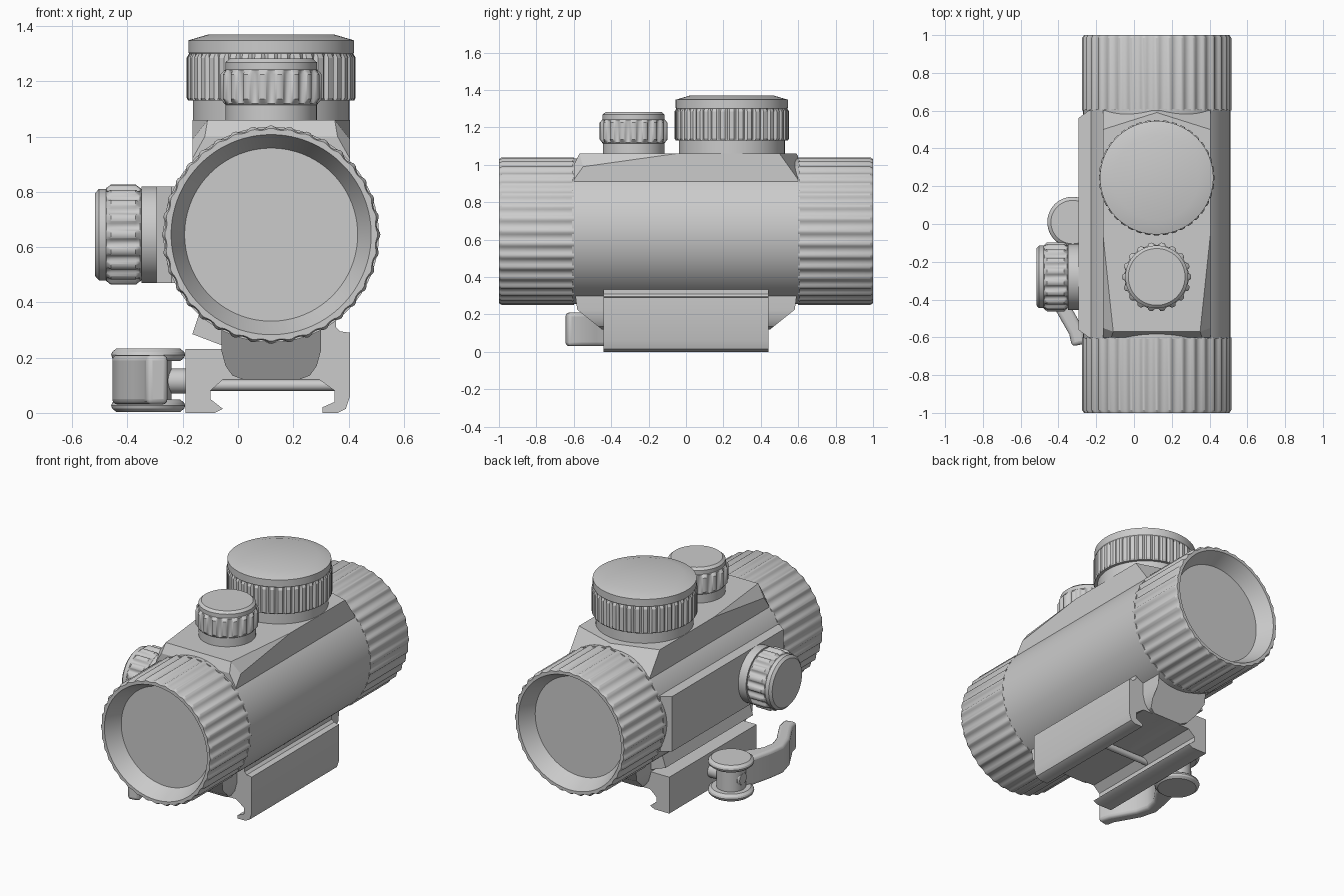
import bpy, bmesh, math
from mathutils import Vector, Matrix

cube = bpy.data.objects.get("Cube")
if cube:
    bpy.data.objects.remove(cube, do_unlink=True)

GREY = (0.6, 0.6, 0.6, 1)
metal = bpy.data.materials.new("grey_metal")
metal.use_nodes = True
metal.diffuse_color = GREY
metal.node_tree.nodes["Principled BSDF"].inputs["Base Color"].default_value = GREY

CX, CZ = 0.12, 0.645          # optical axis
AXIS = Vector((CX, 0, CZ))


def finish(name, bm, angle=30, bevel=0):
    bmesh.ops.recalc_face_normals(bm, faces=bm.faces)
    mesh = bpy.data.meshes.new(name)
    bm.to_mesh(mesh)
    bm.free()
    mesh.materials.append(metal)
    ob = bpy.data.objects.new(name, mesh)
    bpy.context.collection.objects.link(ob)
    if bevel:
        mod = ob.modifiers.new("soft_edges", "BEVEL")
        mod.width, mod.segments, mod.limit_method = bevel, 3, "ANGLE"
    bpy.ops.object.select_all(action="DESELECT")
    ob.select_set(True)
    bpy.context.view_layer.objects.active = ob
    bpy.ops.object.shade_smooth_by_angle(angle=math.radians(angle))
    return ob


def lathe(name, rings, origin, axis=(0, 0, 1), sides=96, flutes=1, width=0.5):
    """Rings are (radius, height, groove depth); grooves are scalloped."""
    bm = bmesh.new()
    place = Matrix.Translation(origin) @ Vector(axis).to_track_quat("Z", "Y").to_matrix().to_4x4()
    loops = []
    for r, h, depth in rings:
        loop = []
        for i in range(sides):
            t = i / sides
            u = abs((t * flutes) % 1 - 0.5) / (width / 2)
            rr = r - depth * max(0, 1 - u * u)
            a = math.tau * t
            loop.append(bm.verts.new(place @ Vector((rr * math.cos(a), rr * math.sin(a), h))))
        loops.append(loop)
    for a, b in zip(loops, loops[1:]):
        for i in range(sides):
            j = (i + 1) % sides
            bm.faces.new((a[i], a[j], b[j], b[i]))
    bm.faces.new(loops[0])
    bm.faces.new(loops[-1])
    return finish(name, bm)


def extrude(name, points, to3d, offset, bevel=0):
    bm = bmesh.new()
    face = bm.faces.new([bm.verts.new(to3d(*p)) for p in points])
    new = bmesh.ops.extrude_face_region(bm, geom=[face])["geom"]
    bmesh.ops.translate(bm, verts=[v for v in new if isinstance(v, bmesh.types.BMVert)], vec=offset)
    return finish(name, bm, bevel=bevel)


def cut_box(name, lo, hi, cuts):
    """Box trimmed by planes given as three points; the middle is kept."""
    bm = bmesh.new()
    lo, hi = Vector(lo), Vector(hi)
    mid = (lo + hi) / 2
    bmesh.ops.create_cube(bm, size=1, matrix=Matrix.Translation(mid) @ Matrix.Diagonal((*(hi - lo), 1)))
    for cut in cuts:
        a, b, c = (Vector(p) for p in cut)
        n = (b - a).cross(c - a).normalized()
        if n.dot(mid - a) > 0:
            n = -n
        bmesh.ops.bisect_plane(bm, geom=bm.verts[:] + bm.edges[:] + bm.faces[:],
                               plane_co=a, plane_no=n, clear_outer=True)
        bmesh.ops.holes_fill(bm, edges=[e for e in bm.edges if e.is_boundary])
    return finish(name, bm, angle=5)


# Main tube and the two fluted ends with recessed lenses
lathe("main_tube", [(0.39, -0.61, 0), (0.39, 0.61, 0)], AXIS, (0, 1, 0))
G = 0.012
for name, sign in (("front_ring", -1), ("rear_ring", 1)):
    lathe(name, [(0.313, 0.9, 0), (0.355, 0.985, 0), (0.362, 1, 0), (0.385, 1, G / 2),
                 (0.395, 0.985, G), (0.395, 0.6, G)],
          AXIS, (0, sign, 0), sides=288, flutes=36, width=0.8)

# Turret block on top, trimmed at its corners
cuts = [((0, -0.57, 1.06), (0.2, -0.57, 1.06), (0, -0.6, 1.0))]
for s in (-1, 1):
    def p(x, y, z):
        return (CX + s * x, y, z)
    cuts.append((p(0.285, -0.05, 1.06), p(0.23, -0.57, 1.06), p(0.285, -0.55, 0.99)))
    cuts.append((p(0.285, 0.5, 1.06), p(0.285, 0.6, 0.92), p(0, 0.59, 1.06)))
    cuts.append((p(0.285, -0.55, 0.99), p(0.285, -0.6, 0.92), p(0.23, -0.57, 1.06)))
cut_box("turret_block", (CX - 0.285, -0.6, 0.65), (CX + 0.285, 0.6, 1.06), cuts)

# Side block carrying the side turret
cut_box("side_block", (-0.295, -0.6, 0.47), (0, 0.6, 0.82),
        [((-0.295, s * 0.56, 0.5), (-0.295, s * 0.56, 0.8), (-0.24, s * 0.6, 0.5)) for s in (-1, 1)])

# Adjustment knobs
KNOB = [(0.165, -0.02, 0), (0.165, 0.055, 0), (0.17, 0.06, 0), (0.183, 0.075, 0.018),
        (0.183, 0.165, 0.018), (0.17, 0.18, 0), (0.166, 0.183, 0), (0.166, 0.208, 0), (0.15, 0.222, 0)]
lathe("front_top_knob", KNOB, (CX, -0.28, 1.06), sides=180, flutes=18, width=0.65)
lathe("side_knob", KNOB, (-0.295, -0.28, CZ), (-1, 0, 0), sides=180, flutes=18, width=0.65)
lathe("side_knob_collar", [(0.175, 0, 0), (0.175, 0.055, 0)], (-0.295, -0.28, CZ), (-1, 0, 0))
lathe("large_top_knob", [(0.283, -0.02, 0), (0.283, 0.07, 0), (0.3, 0.07, 0), (0.306, 0.08, 0.012),
                         (0.306, 0.225, 0.012), (0.297, 0.24, 0), (0.3, 0.245, 0), (0.3, 0.288, 0),
                         (0.225, 0.31, 0)],
      (CX, 0.245, 1.06), sides=320, flutes=40, width=0.4)

# Rail clamp
clamp = [(-0.19, 0), (-0.085, 0), (-0.055, 0.015), (-0.1, 0.05), (-0.1, 0.08), (-0.055, 0.12),
         (0.295, 0.12), (0.35, 0.08), (0.35, 0.04), (0.305, 0.02), (0.305, 0), (0.36, 0),
         (0.39, 0.015), (0.405, 0.06), (0.405, 0.29), (0.37, 0.295), (0.355, 0.31), (0.355, 0.36),
         (-0.14, 0.36), (-0.165, 0.285), (-0.06, 0.245), (-0.06, 0.232), (-0.19, 0.232)]
extrude("rail_clamp", clamp, lambda x, z: (x, -0.44, z), (0, 0.88, 0))
lathe("cross_bolt", [(0.02, -0.24, 0), (0.02, 0.24, 0)], (CX, 0, 0.1), (1, 0, 0), sides=24)

# Foot under the tube: rounded section, sloped at both ends
foot = [(-0.06, 0.36), (-0.06, 0.225), (-0.045, 0.17), (-0.02, 0.135), (0.02, 0.12),
        (0.22, 0.12), (0.26, 0.135), (0.285, 0.17), (0.3, 0.225), (0.3, 0.36)]
bm = bmesh.new()
ends = []
for s in (-1, 1):
    ends.append([bm.verts.new((x, s * min(0.6, 0.45 + (z - 0.12) * 1.25), z)) for x, z in foot])
    bm.faces.new(ends[-1])
for i in range(len(foot)):
    j = (i + 1) % len(foot)
    bm.faces.new((ends[0][i], ends[0][j], ends[1][j], ends[1][i]))
finish("tube_foot", bm)

# Quick-release cam: two discs, barrel, bolt and curved arm
PIVOT = (-0.325, 0.01)
for name, z in (("cam_lower_disc", 0.003), ("cam_upper_disc", 0.187)):
    lathe(name, [(0.115, 0, 0), (0.13, 0.012, 0), (0.134, 0.023, 0), (0.13, 0.034, 0), (0.115, 0.046, 0)],
          (*PIVOT, z), sides=48)
lathe("cam_barrel", [(0.085, 0.03, 0), (0.085, 0.2, 0)], (*PIVOT, 0), sides=48)
lathe("clamp_bolt", [(0.045, 0, 0), (0.045, 0.22, 0), (0.035, 0.23, 0)], (-0.18, PIVOT[1], 0.115), (-1, 0, 0), sides=32)
path = [Vector(p) for p in ((-0.32, -0.02), (-0.355, -0.14), (-0.4, -0.24), (-0.415, -0.33),
                            (-0.39, -0.42), (-0.345, -0.5), (-0.305, -0.57), (-0.29, -0.64))]
left, right = [], []
for i, pt in enumerate(path):
    d = (path[min(i + 1, len(path) - 1)] - path[max(i - 1, 0)]).normalized()
    side = Vector((-d.y, d.x)) * (0.06 if i < 2 else 0.04)
    left.append(pt + side)
    right.append(pt - side)
extrude("cam_arm", left + right[::-1], lambda x, y: (x, y, 0.03), (0, 0, 0.18), bevel=0.02)
